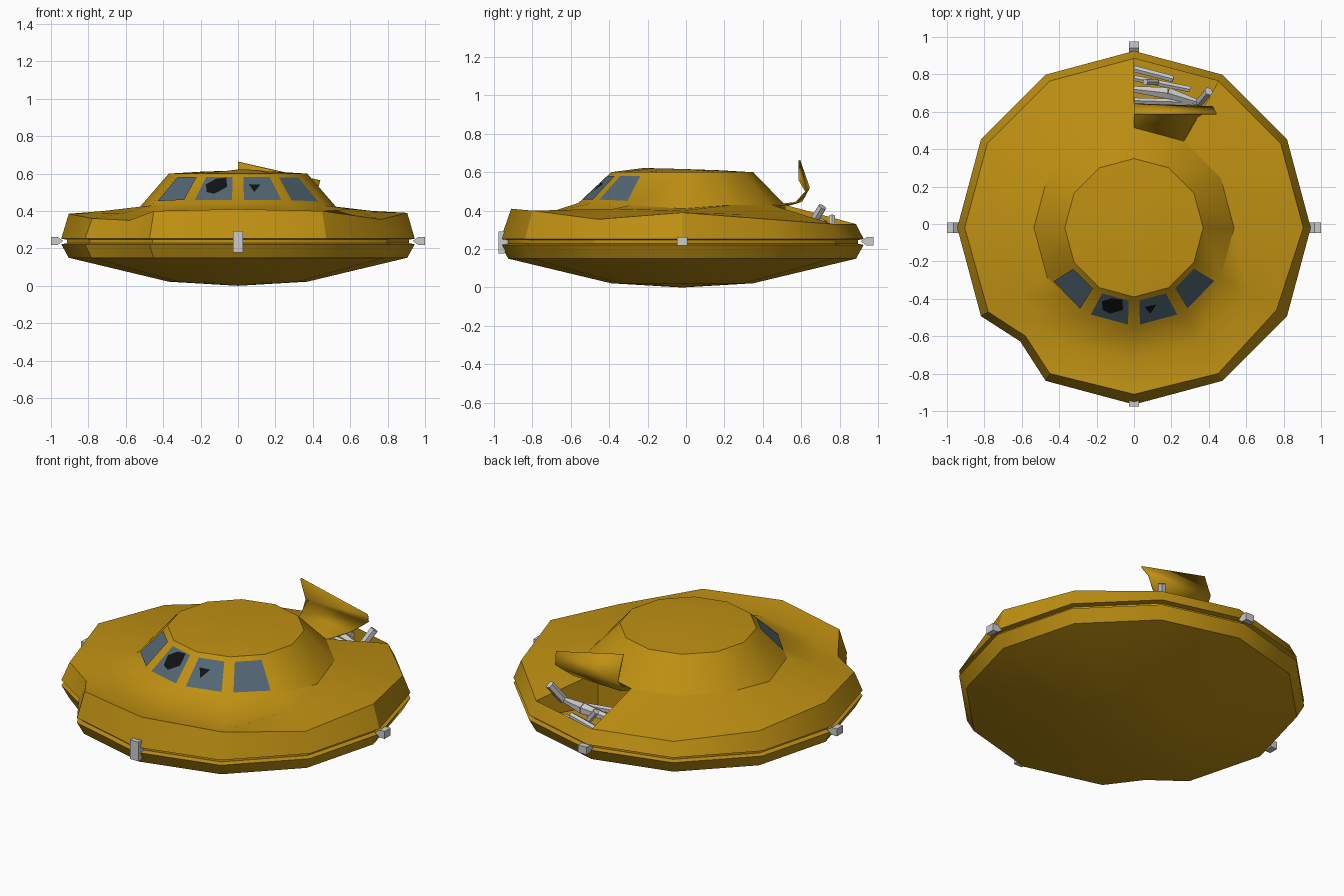
import bpy, bmesh
from math import radians, sin, cos
from mathutils import Vector

if "Cube" in bpy.data.objects:
    bpy.data.objects.remove(bpy.data.objects["Cube"])

CY = -0.02  # hull centre in y


def material(name, rgb):
    m = bpy.data.materials.new(name)
    m.diffuse_color = (*rgb, 1)
    m.use_nodes = True
    m.node_tree.nodes["Principled BSDF"].inputs["Base Color"].default_value = m.diffuse_color
    return m


GOLD = material("gold_paint", (0.52, 0.28, 0.006))
GLASS = material("slate_glass", (0.085, 0.135, 0.175))
BLACK = material("dark_void", (0.006, 0.006, 0.006))


def add_mesh(name, verts, faces, mat=None, smooth=None):
    me = bpy.data.meshes.new(name)
    me.from_pydata([tuple(v) for v in verts], [], faces)
    me.update()
    ob = bpy.data.objects.new(name, me)
    bpy.context.collection.objects.link(ob)
    if mat:
        me.materials.append(mat)
    if smooth:
        bpy.ops.object.select_all(action='DESELECT')
        ob.select_set(True)
        bpy.context.view_layer.objects.active = ob
        bpy.ops.object.shade_smooth_by_angle(angle=radians(smooth))
    return ob


def polar(r, deg, z):
    return Vector((r * cos(radians(deg)), CY + r * sin(radians(deg)), z))


# Hull: lathed 12-sided rings, with one extra column at 225 degrees for the dent
ANGLES = [0, 30, 60, 90, 120, 150, 180, 210, 225, 240, 270, 300, 330]
RINGS = [(0.37, 0.022), (0.905, 0.15), (0.945, 0.222), (0.915, 0.228), (0.915, 0.247),
         (0.945, 0.252), (0.905, 0.33), (0.72, 0.38), (0.535, 0.43), (0.37, 0.60), (0.20, 0.61)]
RIM_TOP, DECK, BASE, ROOF = 6, 7, 8, 9
# Crumpled points: (ring, angle) -> (radius, height)
DENTS = {
    (1, 225): (0.84, 0.15), (2, 225): (0.86, 0.222), (3, 225): (0.84, 0.228),
    (4, 225): (0.84, 0.247), (5, 225): (0.86, 0.252),
    (RIM_TOP, 0): (0.905, 0.39), (RIM_TOP, 180): (0.905, 0.385),
    (RIM_TOP, 30): (0.905, 0.355), (RIM_TOP, 150): (0.905, 0.355),
    (RIM_TOP, 210): (0.90, 0.36), (RIM_TOP, 225): (0.82, 0.35), (RIM_TOP, 240): (0.90, 0.40),
    (RIM_TOP, 270): (0.89, 0.41), (RIM_TOP, 300): (0.90, 0.40), (RIM_TOP, 330): (0.88, 0.355),
    (DECK, 0): (0.72, 0.40), (DECK, 180): (0.72, 0.40),
    (DECK, 210): (0.70, 0.39), (DECK, 225): (0.72, 0.375), (DECK, 240): (0.73, 0.38),
    (DECK, 270): (0.71, 0.385), (DECK, 300): (0.70, 0.36), (DECK, 330): (0.70, 0.41),
    (BASE, 0): (0.535, 0.41), (BASE, 180): (0.535, 0.41), (BASE, 240): (0.54, 0.44),
    (BASE, 270): (0.54, 0.44), (BASE, 300): (0.54, 0.44),
    (10, 270): (0.20, 0.622), (10, 240): (0.22, 0.605), (10, 300): (0.18, 0.62),
}


def hull_point(i, a):
    r, z = RINGS[i]
    if a == 225:
        r *= 0.966
    return polar(*(lambda d: (d[0], a, d[1]))(DENTS.get((i, a), (r, z))))


n = len(ANGLES)
verts = [hull_point(i, a) for i in range(len(RINGS)) for a in ANGLES]
verts += [Vector((0, CY, 0.0)), Vector((0, CY, 0.617))]
faces = []
for i in range(len(RINGS) - 1):
    for j in range(n):
        if ANGLES[j] == 60 and i in (RIM_TOP, DECK):
            continue  # torn-open bay
        k = (j + 1) % n
        faces.append((i * n + j, i * n + k, (i + 1) * n + k, (i + 1) * n + j))
top = (len(RINGS) - 1) * n
for j in range(n):
    k = (j + 1) % n
    faces += [(k, j, len(verts) - 2), (top + j, top + k, len(verts) - 1)]
add_mesh("saucer_hull", verts, faces, GOLD, 30)

# Open bay walls and floor under the missing panel
rim = [hull_point(i, a) for i, a in
       ((RIM_TOP, 60), (RIM_TOP, 90), (DECK, 90), (BASE, 90), (BASE, 60), (DECK, 60))]
floor = [Vector((p.x, p.y, 0.23)) for p in rim]
add_mesh("bay_lining", rim + floor,
         [((k + 1) % 6, k, k + 6, (k + 1) % 6 + 6) for k in range(6)] + [tuple(range(6, 12))], GOLD)

# Peeled-back hull panel
left = [hull_point(BASE, 90), (0, 0.60, 0.455), (0, 0.635, 0.52), (0, 0.585, 0.66)]
right = [hull_point(BASE, 60), (0.34, 0.57, 0.445), (0.42, 0.62, 0.50), (0.44, 0.585, 0.56)]
panel = add_mesh("peeled_panel", left + right,
                 [(k, k + 4, k + 5, k + 1) for k in range(3)], GOLD, 30)
thick = panel.modifiers.new("thickness", 'SOLIDIFY')
thick.thickness = 0.01


# Cockpit windows, placed in the dome's front faces
def dome_spot(a, u, v, lift):
    b0, b1 = hull_point(BASE, a), hull_point(BASE, a + 30)
    t0, t1 = hull_point(ROOF, a), hull_point(ROOF, a + 30)
    nrm = (b1 - b0).cross(t0 - b0).normalized()
    return b0.lerp(b1, u).lerp(t0.lerp(t1, u), v) + nrm * lift


def dome_patch(name, a, uv, lift, mat):
    add_mesh(name, [dome_spot(a, u, v, lift) for u, v in uv], [tuple(range(len(uv)))], mat)


for k, a in enumerate((210, 240, 270, 300)):
    lift = 0.007 if a == 210 else 0.004
    dome_patch(f"window_{k + 1}", a, [(0.12, 0.1), (0.88, 0.1), (0.86, 0.86), (0.14, 0.86)], lift, GLASS)
dome_patch("window_hole_large", 240,
           [(0.30, 0.36), (0.48, 0.30), (0.74, 0.52), (0.70, 0.84), (0.42, 0.80), (0.22, 0.62)], 0.006, BLACK)
dome_patch("window_hole_small", 270, [(0.36, 0.36), (0.54, 0.60), (0.26, 0.62)], 0.006, BLACK)


# Rim clamps: wedge-nosed blocks at the four quarters
def clamp(name, a, start, prof, w=0.028):
    d = Vector((round(cos(radians(a))), round(sin(radians(a))), 0))
    s = Vector((-d.y, d.x, 0))
    m = len(prof)
    c = Vector((0, CY if d.y == 0 else 0, 0.24))
    vs = [c + d * (start + r) + s * e + Vector((0, 0, z)) for e in (-w, w) for r, z in prof]
    fs = [tuple(range(m)), tuple(reversed(range(m, 2 * m)))]
    fs += [(k, k + m, (k + 1) % m + m, (k + 1) % m) for k in range(m)]
    ob = add_mesh(name, vs, fs)
    bm = bmesh.new()
    bm.from_mesh(ob.data)
    bmesh.ops.recalc_face_normals(bm, faces=bm.faces)
    bm.to_mesh(ob.data)
    bm.free()


WEDGE = [(0, 0), (0.03, -0.022), (0.065, -0.022), (0.065, 0.022), (0.03, 0.022)]
clamp("clamp_right", 0, 0.935, WEDGE)
clamp("clamp_left", 180, 0.935, WEDGE)
clamp("clamp_back", 90, 0.91, WEDGE)
clamp("clamp_front", 270, 0.915, [(0, 0), (0.03, -0.062), (0.06, -0.062), (0.06, 0.052), (0.03, 0.052)])


# Exposed pipes inside the bay
def pipe(name, p, q, r0, r1=None):
    p, q = Vector(p), Vector(q)
    bpy.ops.mesh.primitive_cone_add(vertices=6, radius1=r0, radius2=r1 or r0,
                                    depth=(q - p).length, location=(p + q) / 2)
    ob = bpy.context.object
    ob.name = name
    ob.rotation_euler = (q - p).to_track_quat('Z', 'Y').to_euler()


pipe("pipe_outer", (0, 0.83, 0.30), (0.21, 0.775, 0.31), 0.02)
pipe("pipe_middle", (0, 0.72, 0.33), (0.18, 0.70, 0.33), 0.02, 0.035)
pipe("pipe_middle_tip", (0.18, 0.70, 0.33), (0.36, 0.645, 0.32), 0.035, 0.015)
pipe("pipe_inner", (0, 0.66, 0.35), (0.32, 0.65, 0.31), 0.018)
pipe("pipe_low", (0, 0.78, 0.27), (0.30, 0.72, 0.26), 0.018)
pipe("broken_pipe_tall", (0.35, 0.65, 0.32), (0.40, 0.71, 0.42), 0.024)
pipe("broken_pipe_short", (0.12, 0.76, 0.29), (0.06, 0.76, 0.37), 0.018)
